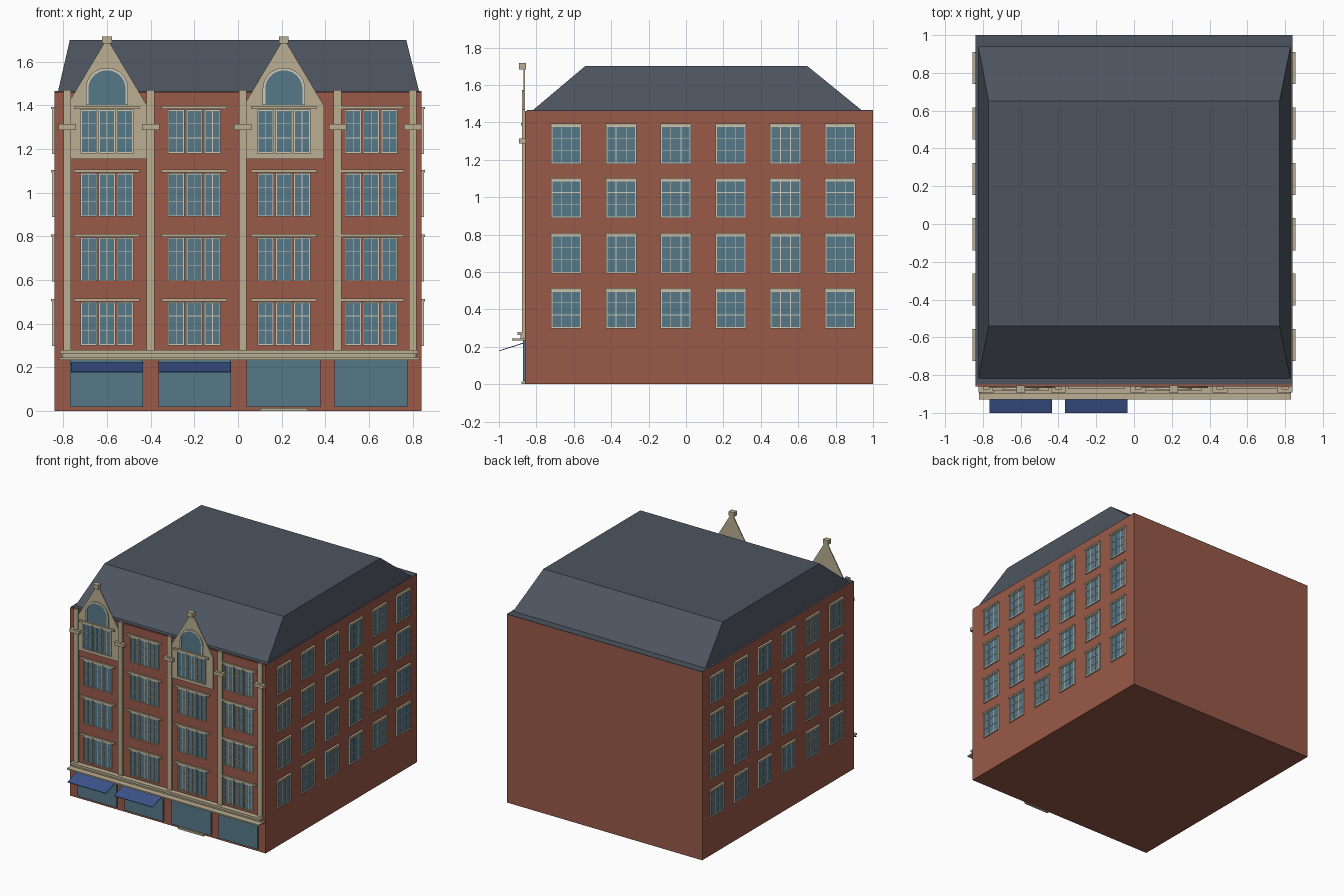
import bpy, bmesh, math
from mathutils import Matrix, Vector

if "Cube" in bpy.data.objects:
    bpy.data.objects.remove(bpy.data.objects["Cube"])

COLORS = {
    "brick": (0.32, 0.10, 0.065), "stone": (0.50, 0.43, 0.29),
    "glass": (0.095, 0.19, 0.25), "frame": (0.62, 0.58, 0.47),
    "slate": (0.075, 0.09, 0.115), "awning": (0.045, 0.09, 0.26),
}
MATS = {}
for key, c in COLORS.items():
    MATS[key] = bpy.data.materials.new(key)
    MATS[key].diffuse_color = (*c, 1)

FRONT = -0.86                       # plane of the front wall
ROWS = [0.30, 0.595, 0.89, 1.18]    # window bottoms
BAYS = [-0.60, -0.20, 0.21, 0.61]   # bay centres
GABLES = [BAYS[0], BAYS[2]]


class Part:
    """Collects simple solids into one mesh object."""
    def __init__(self, name, mat):
        self.name, self.mat, self.bm = name, mat, bmesh.new()

    def box(self, x0, x1, y0, y1, z0, z1):
        m = Matrix.LocRotScale(Vector(((x0 + x1) / 2, (y0 + y1) / 2, (z0 + z1) / 2)), None,
                               Vector((x1 - x0, y1 - y0, z1 - z0)))
        bmesh.ops.create_cube(self.bm, size=1, matrix=m)

    def prism(self, pts, direction):
        f = self.bm.faces.new([self.bm.verts.new(p) for p in pts])
        r = bmesh.ops.extrude_face_region(self.bm, geom=[f], use_keep_orig=True)
        vs = [v for v in r["geom"] if isinstance(v, bmesh.types.BMVert)]
        bmesh.ops.translate(self.bm, verts=vs, vec=direction)

    def finish(self):
        bmesh.ops.recalc_face_normals(self.bm, faces=self.bm.faces)
        me = bpy.data.meshes.new(self.name)
        self.bm.to_mesh(me)
        self.bm.free()
        me.materials.append(MATS[self.mat])
        ob = bpy.data.objects.new(self.name, me)
        bpy.context.collection.objects.link(ob)
        return ob


# Main brick block
body = Part("brick_body", "brick")
body.box(-0.84, 0.84, FRONT, 1.0, 0, 1.46)
body.finish()

# Flat roof edge and hipped slate roof
roof = Part("slate_roof", "slate")
roof.box(-0.84, 0.84, FRONT + 0.01, 1.0, 1.46, 1.465)
vs = bmesh.ops.create_cube(roof.bm, size=1)["verts"]
for v in vs:
    top, right, back = v.co.z > 0, v.co.x > 0, v.co.y > 0
    if top:
        v.co = (0.77 if right else -0.77, 0.65 if back else -0.54, 1.70)
    else:
        v.co = (0.83 if right else -0.825, 0.945 if back else -0.825, 1.46)
roof.finish()


def border(part, x0, x1, z0, z1, w, y0, y1):
    part.box(x0, x0 + w, y0, y1, z0, z1)
    part.box(x1 - w, x1, y0, y1, z0, z1)
    part.box(x0 + w, x1 - w, y0, y1, z0, z0 + w)
    part.box(x0 + w, x1 - w, y0, y1, z1 - w, z1)


# Front windows: three lights per bay with glazing bars and a lintel
glass, frame = Part("front_window_glass", "glass"), Part("front_window_frames", "frame")
lintel = Part("front_lintels", "stone")
for c in BAYS:
    for z in ROWS:
        y = FRONT - (0.008 if c in GABLES and z == ROWS[-1] else 0)
        for k in (-1, 0, 1):
            x = c + k * 0.083
            glass.box(x - 0.037, x + 0.037, y - 0.003, FRONT, z, z + 0.2)
            border(frame, x - 0.038, x + 0.038, z, z + 0.2, 0.006, y - 0.009, FRONT)
            frame.box(x - 0.0015, x + 0.0015, y - 0.006, FRONT, z, z + 0.2)
            for h in (0.07, 0.135):
                frame.box(x - 0.037, x + 0.037, y - 0.006, FRONT, z + h - 0.0015, z + h + 0.0015)
        lintel.box(c - 0.15, c + 0.15, y - 0.013, FRONT, z + 0.202, z + 0.216)
for p in (glass, frame, lintel):
    p.finish()

# Side windows, mirrored to both flanks
glass, frame = Part("side_window_glass", "glass"), Part("side_window_frames", "frame")
lintel = Part("side_lintels", "stone")
for i in range(6):
    c = -0.64 + i * 0.293
    for z in ROWS:
        glass.box(c - 0.08, c + 0.08, 0, 0.005, z, z + 0.2)
        border(frame, c - 0.082, c + 0.082, z - 0.002, z + 0.202, 0.008, 0, 0.011)
        for dx in (-0.027, 0.027):
            frame.box(c + dx - 0.0018, c + dx + 0.0018, 0, 0.008, z, z + 0.2)
        for h in (0.07, 0.135):
            frame.box(c - 0.08, c + 0.08, 0, 0.008, z + h - 0.0018, z + h + 0.0018)
        lintel.box(c - 0.085, c + 0.085, 0, 0.016, z + 0.202, z + 0.213)
for p in (glass, frame, lintel):
    for v in p.bm.verts:        # local (along, outward, up) -> right flank
        v.co = (0.84 + v.co.y, v.co.x, v.co.z)
    ob = p.finish()
    mir = ob.modifiers.new("both_flanks", "MIRROR")
    mir.use_axis = (True, False, False)

# Stone pilasters with capital blocks
pil = Part("pilasters", "stone")
for x in (-0.782, -0.40, 0.022, 0.456, 0.80):
    pil.box(x - 0.018, x + 0.018, FRONT - 0.016, FRONT, 0.25, 1.47)
    pil.box(x - 0.04, x + 0.04, FRONT - 0.032, FRONT, 1.288, 1.314)
pil.finish()

# Shopfront cornice
corn = Part("shop_cornice", "stone")
corn.box(-0.815, 0.825, FRONT - 0.04, FRONT, 0.262, 0.28)
corn.box(-0.805, 0.815, FRONT - 0.025, FRONT, 0.245, 0.262)
corn.box(-0.82, 0.83, FRONT - 0.07, FRONT, 0.234, 0.245)
corn.finish()

# Shop windows, entrance step and awnings
shop, step = Part("shop_windows", "glass"), Part("entrance_step", "stone")
for x0, x1 in ((-0.77, -0.435), (-0.365, -0.032), (0.04, 0.378), (0.442, 0.777)):
    shop.box(x0, x1, FRONT - 0.012, FRONT, 0.018, 0.25)
shop.finish()
step.box(0.10, 0.32, FRONT - 0.02, FRONT, 0, 0.015)
step.finish()
awn = Part("awnings", "awning")
for x0 in (-0.765, -0.365):
    awn.prism([(x0, FRONT - 0.01, 0.222), (x0, -1.0, 0.18),
               (x0, -1.0, 0.176), (x0, FRONT - 0.01, 0.217)], (0.33, 0, 0))
awn.finish()


def arch(c, r, spring, base):
    pts = [(c + r * math.cos(math.pi * i / 20), spring + r * math.sin(math.pi * i / 20))
           for i in range(21)]
    return [(c + r, base)] + pts + [(c - r, base)]


# Stone gables with arched windows and finials
gable, fin = Part("gables", "stone"), Part("gable_finials", "stone")
aglass, aframe = Part("gable_arch_glass", "glass"), Part("gable_arch_frames", "frame")
for c in GABLES:
    outline = [(-0.183, 1.155), (0.183, 1.155), (0.183, 1.40), (0.01, 1.69),
               (-0.01, 1.69), (-0.183, 1.40)]
    gable.prism([(c + x, FRONT, z) for x, z in outline], (0, -0.008, 0))
    fin.box(c - 0.022, c + 0.022, FRONT - 0.034, FRONT + 0.004, 1.682, 1.716)
    inner, outer = arch(c, 0.085, 1.475, 1.402), arch(c, 0.097, 1.475, 1.402)
    aglass.prism([(x, FRONT - 0.006, z) for x, z in inner], (0, -0.006, 0))
    for a, b, d, e in zip(inner, inner[1:], outer[1:], outer):
        aframe.prism([(x, FRONT - 0.006, z) for x, z in (a, b, d, e)], (0, -0.011, 0))
for p in (gable, fin, aglass, aframe):
    p.finish()

for m in bpy.data.materials:
    if m.users and not m.is_grease_pencil:
        m.use_nodes = True
        m.node_tree.nodes["Principled BSDF"].inputs["Base Color"].default_value = m.diffuse_color
